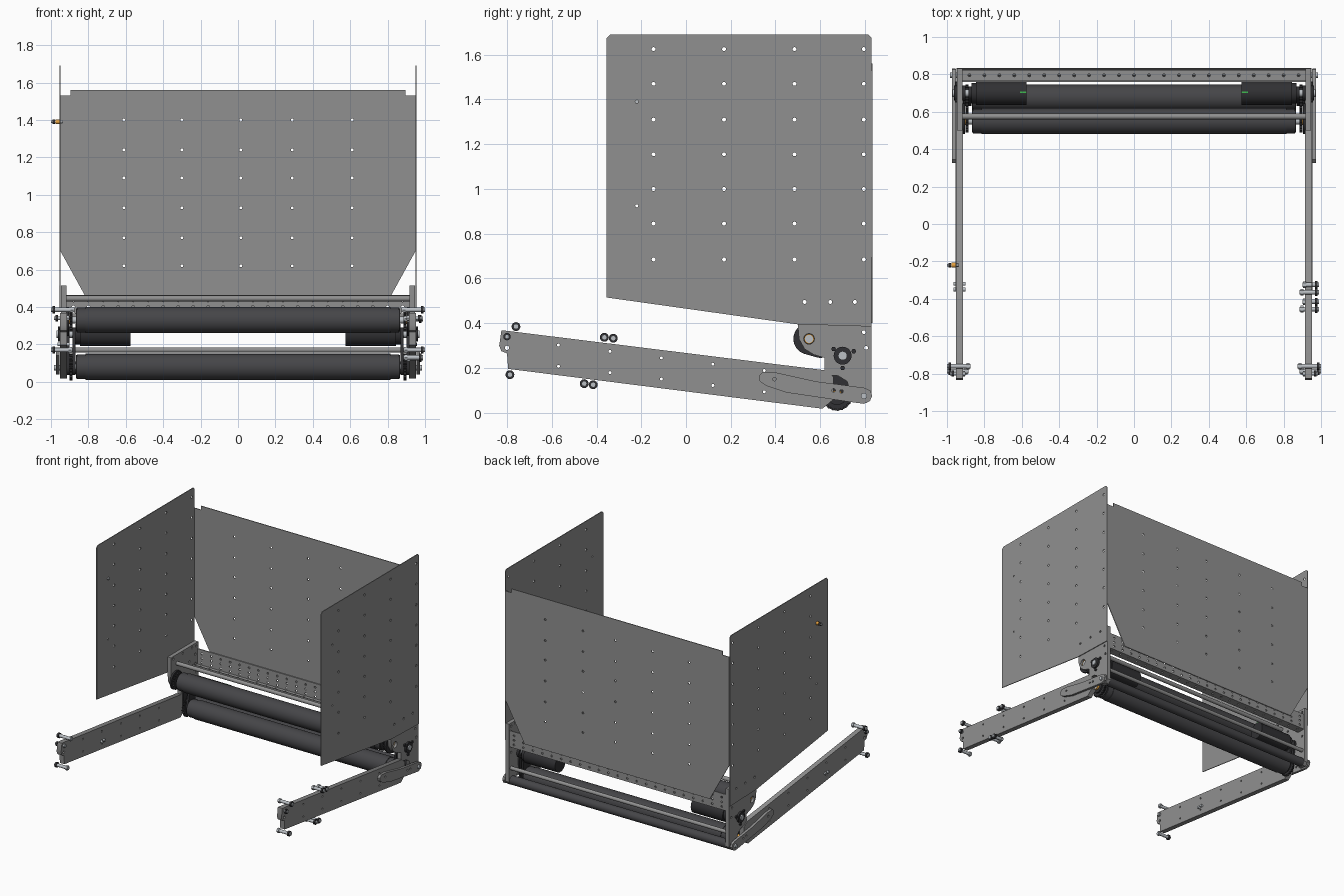
import bpy, bmesh
from math import pi, sin, cos, atan2, acos, hypot

if "Cube" in bpy.data.objects:
    bpy.data.objects.remove(bpy.data.objects["Cube"])

def mat(name, c):
    m = bpy.data.materials.new(name)
    m.diffuse_color = (*c, 1)
    m.use_nodes = True
    m.node_tree.nodes["Principled BSDF"].inputs["Base Color"].default_value = m.diffuse_color
    return m

DARK = mat("dark_rubber", (.06, .06, .065))
BLACK = mat("black_steel", (.03, .03, .033))
GREY = mat("frame_grey", (.28, .28, .28))
SILVER = mat("zinc", (.5, .53, .56))
ORANGE = mat("bronze", (.8, .36, .05))
GREEN = mat("green", (.05, .5, .08))
ROT = {'x': (pi/2, 0, pi/2), 'y': (pi/2, 0, 0), 'z': (0, 0, 0)}

def circle(c, r, n=12):
    return [(c[0] + r*cos(2*pi*i/n), c[1] + r*sin(2*pi*i/n)) for i in range(n)]

def gear(c, r, teeth=20, depth=.01):
    n = teeth*4
    return [(c[0] + (r - depth*(i % 4 > 1))*cos(2*pi*i/n),
             c[1] + (r - depth*(i % 4 > 1))*sin(2*pi*i/n)) for i in range(n)]

def capsule(p, q, r1, r2, n=12):
    """Outline wrapped around two circles."""
    a = atan2(q[1]-p[1], q[0]-p[0])
    b = acos((r1-r2)/hypot(q[0]-p[0], q[1]-p[1]))
    out = []
    for c, r, s, e in ((q, r2, a-b, a+b), (p, r1, a+b, a-b+2*pi)):
        out += [(c[0] + r*cos(s+(e-s)*i/n), c[1] + r*sin(s+(e-s)*i/n)) for i in range(n+1)]
    return out

def plate(name, outline, axis, lo, hi, holes=(), m=None):
    """Extrude a flat outline with holes between lo and hi along an axis."""
    cu = bpy.data.curves.new(name, 'CURVE')
    cu.dimensions, cu.fill_mode, cu.extrude = '2D', 'BOTH', (hi-lo)/2
    for pts in [outline, *holes]:
        sp = cu.splines.new('POLY')
        sp.points.add(len(pts)-1)
        for p, co in zip(sp.points, pts):
            p.co = (co[0], co[1], 0, 1)
        sp.use_cyclic_u = True
    tmp = bpy.data.objects.new(name, cu)
    bpy.context.collection.objects.link(tmp)
    me = bpy.data.meshes.new_from_object(tmp.evaluated_get(bpy.context.evaluated_depsgraph_get()))
    bpy.data.objects.remove(tmp)
    bm = bmesh.new()
    bm.from_mesh(me)
    bmesh.ops.remove_doubles(bm, verts=bm.verts, dist=1e-5)
    bmesh.ops.recalc_face_normals(bm, faces=bm.faces)
    bm.to_mesh(me)
    bm.free()
    me.materials.clear()
    me.materials.append(m or GREY)
    ob = bpy.data.objects.new(name, me)
    mid = (lo+hi)/2
    ob.location = {'x': (mid, 0, 0), 'y': (0, mid, 0), 'z': (0, 0, mid)}[axis]
    ob.rotation_euler = ROT[axis]
    bpy.context.collection.objects.link(ob)
    return ob

def side(name, outline, lo, hi, s, holes=(), m=None):
    """Plate on the right (s=1) or left (s=-1)."""
    return plate(name, outline, 'x', min(lo*s, hi*s), max(lo*s, hi*s), holes, m)

def rod(name, c, r, lo, hi, m=None, n=32):
    return plate(name, circle(c, r, n), 'x', lo, hi, (), m)

def rect(a, b, c, d):
    return [(a, c), (b, c), (b, d), (a, d)]

def bolt(name, c, lo, hi, s, r=.012):
    side(name + "_shank", circle(c, r), lo, hi, s, m=SILVER)
    side(name + "_head", circle(c, r*1.65, 16), hi-.022, hi-.008, s, m=BLACK)
    side(name + "_nut", circle(c, r*1.5, 6), lo+.004, lo+.02, s, m=SILVER)

UP, LOW, MOT = (.55, .33), (.675, .08), (.70, .255)

# Back panel with notched top and tapered bottom
right = [(.785, .40), (.95, .70), (.95, 1.53), (.895, 1.53), (.895, 1.56)]
plate("back_panel", right + [(-x, z) for x, z in reversed(right)], 'y', .828, .834,
      [circle((x, z), .008, 10) for x in (-.61, -.3, .015, .29, .61)
       for z in (1.4, 1.24, 1.09, .93, .77, .62)])

# Perforated cross channel
xs = [-.88 + i*.08 for i in range(23)]
plate("channel_web", rect(-.918, .918, .34, .465), 'y', .818, .826,
      [circle((x, z), .008, 8) for x in xs for z in (.365, .40, .435)])
plate("channel_flange", rect(-.918, .918, .76, .82), 'z', .34, .348,
      [circle((x, .795), .008, 8) for x in xs])
plate("channel_lip", rect(-.918, .918, .34, .365), 'y', .76, .767)

# Rollers, cross rods and rear tube
for nm, c in (("upper", UP), ("lower", LOW)):
    rod(nm + "_roller", c, .066, -.86, .86, DARK, 48)
    rod(nm + "_roller_sleeve", c, .07, -.815, .815, DARK, 48)
    rod(nm + "_roller_shaft", c, .018, -.93, .93, SILVER)
rod("front_cross_rod", (.575, .445), .015, -.92, .92)
rod("rear_cross_rod", (.805, .17), .014, -.92, .92)
rod("rear_tube", (.795, .075), .033, -.92, .92, DARK)

panel = [(-.355, .515), (.5, .395), (.83, .385), (.83, 1.675), (.815, 1.69), (-.34, 1.69), (-.355, 1.675)]
panel_holes = [circle((y, z), .009, 10) for y in (-.145, .17, .485, .795)
               for z in (1.625, 1.47, 1.31, 1.155, 1.0, .845, .685)]
panel_holes += [circle((-.22, z), .007, 10) for z in (1.39, .925)]
corner_holes = [circle(p, .009, 10) for p in
                ((.53, .495), (.645, .495), (.755, .495), (.645, .40), (.725, .40),
                 (.805, .49), (.795, .43), (.795, .36), (.805, .29))]
cheek = [(.5, .515), (.5, .39), (.505, .33), (.53, .285), (.57, .26), (.62, .245), (.62, .17),
         (.68, .165), (.72, .14), (.735, .09), (.76, .05), (.81, .045), (.83, .07), (.83, .515)]
arm = [(-.835, .30), (-.825, .368), (-.80, .366), (.62, .19), (.66, .16), (.66, .06),
       (.61, .018), (-.795, .196), (-.80, .265), (-.825, .275)]
link = [(.325, .165), (.345, .183), (.40, .18), (.58, .14), (.80, .111), (.825, .098), (.832, .075),
        (.822, .052), (.795, .04), (.72, .05), (.45, .09), (.36, .12), (.33, .14)]
top = lambda y: .366 - .124*(y + .8)

for s, nm in ((1, "right"), (-1, "left")):
    # Side shield and cheek plate
    side(nm + "_side_panel", panel, .948, .954, s, panel_holes + corner_holes[:3])
    side(nm + "_cheek_plate", cheek, .918, .947, s, corner_holes + [circle(UP, .024, 16)])

    # Forward arm and pivot link
    ys = (-.57, -.34, -.11, .12, .35)
    side(nm + "_arm", arm, .915, .953, s,
         [circle((y, top(y) - d), .007, 8) for y in ys for d in (.035, .13)] +
         [circle((-.8, .29), .01)])
    side(nm + "_arm_link", link, .955, .974, s,
         [circle(p, .008, 8) for p in ((.395, .15), (.66, .1), (.695, .095), (.79, .075))])
    side(nm + "_lower_bearing_plate", capsule((.68, .2), LOW, .05, .045), .902, .913, s, m=BLACK)

    # Drive belt, sprockets and bushings
    side(nm + "_belt_guard", capsule(MOT, LOW, .035, .045), .868, .884, s, m=BLACK)
    for k, c in (("upper", UP), ("lower", LOW)):
        side(f"{nm}_{k}_sprocket", gear(c, .072 if k == "lower" else .062), .886, .9, s, m=BLACK)
        side(f"{nm}_{k}_end_disc", circle(c, .062, 32), .862, .867, s, m=BLACK)
        side(f"{nm}_{k}_bushing", circle(c, .022, 20), .901, .93, s, m=ORANGE)
    side(nm + "_upper_roller_guard", capsule(UP, (.6, .29), .07, .045), .903, .916, s, m=BLACK)

    # Motor with hub through the cheek plate
    side(nm + "_motor", circle(MOT, .064, 32), .575, .845, s, m=BLACK)
    side(nm + "_motor_flange", circle(MOT, .055, 32), .845, .868, s, m=BLACK)
    side(nm + "_motor_shaft", circle(MOT, .02, 20), .86, .97, s, m=SILVER)
    side(nm + "_motor_hub", circle(MOT, .04, 28), .9, .962, s, m=BLACK)
    side(nm + "_motor_terminal", rect(.7, .708, .315, .323), .575, .61, s, m=GREEN)
    for i, p in enumerate(((.66, .285), (.75, .275), (.70, .2))):
        side(f"{nm}_hub_bolt_{i}", circle(p, .011, 6), .945, .957, s, m=BLACK)

    # Bolts at the arm tip and the pivot
    bolt(nm + "_tip_upper_bolt", (-.76, .385), .875, 1.0, s)
    bolt(nm + "_tip_lower_bolt", (-.787, .17), .885, 1.0, s)
    bolt(nm + "_tip_cross_bolt", (-.80, .34), .90, .985, s, .01)
    side(nm + "_pivot_pin", circle((.795, .075), .014, 16), .92, .985, s, m=SILVER)

# Guide bolts on the right arm only, one latch bolt on the left shield
for i, p in enumerate(((-.365, .337), (-.325, .333), (-.455, .13), (-.415, .125))):
    bolt(f"right_guide_bolt_{i}", p, .885 + .015*(i % 2), .99, 1)
bolt("left_latch_bolt", (-.22, 1.39), .935, 1.0, -1, .007)
side("left_latch_spacer", circle((-.22, 1.39), .013, 16), .955, .975, -1, m=ORANGE)
for i, y in enumerate((-.32, -.35)):
    side(f"left_arm_stud_{i}", circle((y, .2), .01), .9, .965, -1, m=SILVER)

# Smooth shading with sharp edges
for ob in bpy.context.scene.objects:
    ob.select_set(True)
    bpy.context.view_layer.objects.active = ob
bpy.ops.object.shade_smooth_by_angle(angle=.55)
